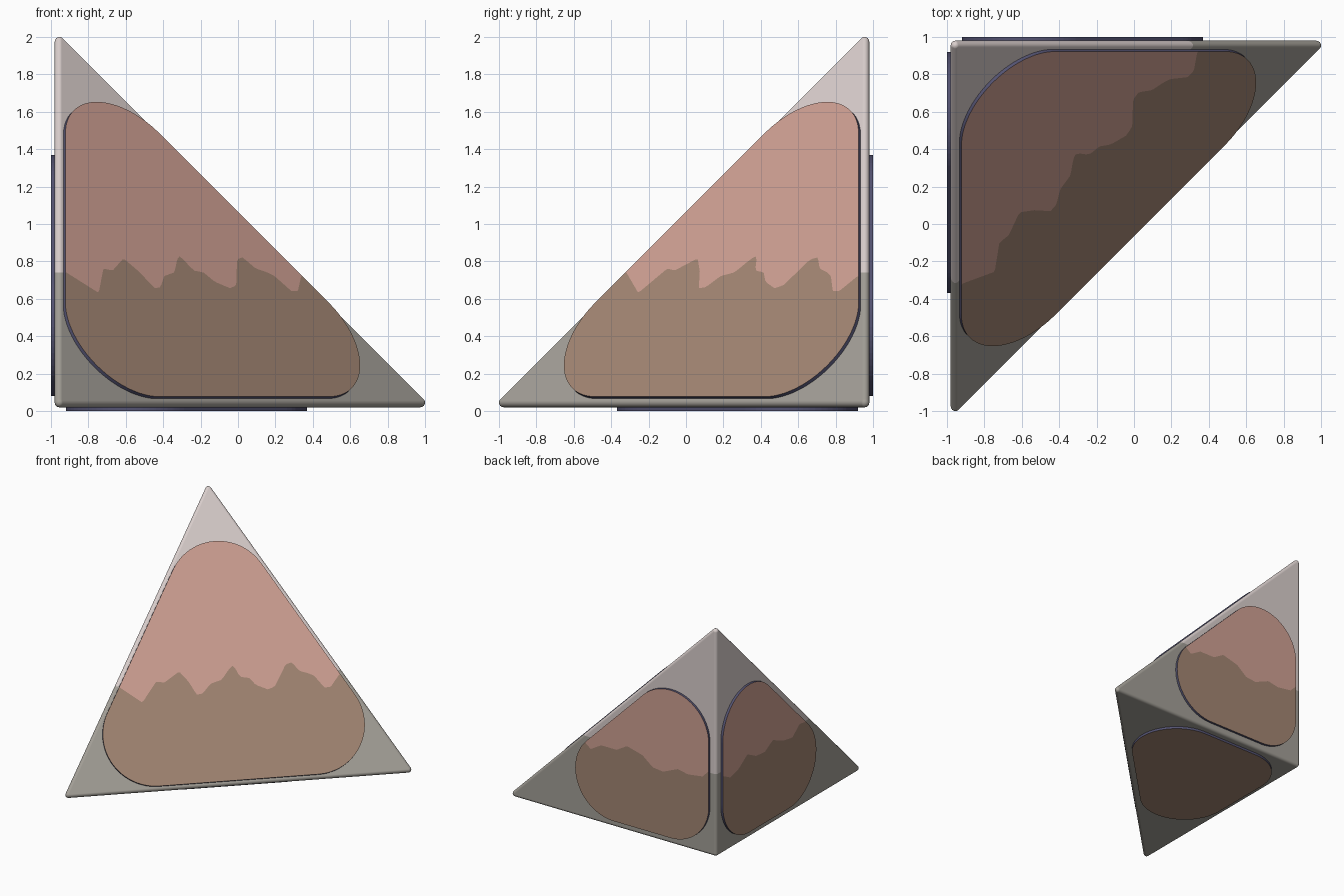
import bpy, bmesh, math
from mathutils import Vector, Matrix

if "Cube" in bpy.data.objects:
    bpy.data.objects.remove(bpy.data.objects["Cube"])


def mat(name, rgb):
    m = bpy.data.materials.new(name)
    lin = [(c / 255 / 12.92) if c < 11 else ((c / 255 + 0.055) / 1.055) ** 2.4 for c in rgb]
    m.diffuse_color = (*lin, 1)
    m.use_nodes = True
    m.node_tree.nodes["Principled BSDF"].inputs["Base Color"].default_value = m.diffuse_color
    return m


BODY_LOW = mat("warm grey", (163, 159, 151))
BODY_HIGH = mat("pale pink grey", (218, 207, 205))
PANEL_LOW = mat("brown", (163, 134, 115))
PANEL_HIGH = mat("salmon", (207, 160, 147))
RIM = mat("slate blue", (84, 83, 114))


def make(name, bm, mats):
    me = bpy.data.meshes.new(name)
    bm.to_mesh(me)
    bm.free()
    ob = bpy.data.objects.new(name, me)
    bpy.context.collection.objects.link(ob)
    for m in mats:
        me.materials.append(m)
    return ob


# Body: corner tetrahedron with rounded edges, hull of four small spheres
R, C, T = 0.025, 0.955, 1.93
bm = bmesh.new()
corner = Vector((-C, C, 0.045))
for d in ((0, 0, 0), (T, 0, 0), (0, -T, 0), (0, 0, T)):
    bmesh.ops.create_uvsphere(bm, u_segments=24, v_segments=12, radius=R,
                              matrix=Matrix.Translation(corner + Vector(d)))
hull = bmesh.ops.convex_hull(bm, input=bm.verts[:])
junk = [v for v in bm.verts if not v.link_faces]
inner = set(g for g in hull["geom_interior"] if isinstance(g, bmesh.types.BMVert))
bmesh.ops.delete(bm, geom=list(inner.union(junk)), context='VERTS')
bmesh.ops.dissolve_limit(bm, angle_limit=0.01, verts=bm.verts[:], edges=bm.edges[:])
bmesh.ops.bisect_plane(bm, geom=bm.verts[:] + bm.edges[:] + bm.faces[:],
                       plane_co=(0, 0, 0.74), plane_no=(0, 0, 1))
bmesh.ops.recalc_face_normals(bm, faces=bm.faces[:])
for f in bm.faces:
    f.material_index = int(f.calc_center_median().z > 0.74)
    f.smooth = True
body = make("body", bm, [BODY_LOW, BODY_HIGH])
mod = body.modifiers.new("flat faces", 'WEIGHTED_NORMAL')
mod.weight = 100


def outline(centres, r):
    """Rounded convex polygon: arcs around counter-clockwise centres."""
    pts, n = [], len(centres)
    for i in range(n):
        p, c, q = centres[i - 1], centres[i], centres[(i + 1) % n]
        a0 = math.atan2(c[1] - p[1], c[0] - p[0]) - math.pi / 2
        a1 = math.atan2(q[1] - c[1], q[0] - c[0]) - math.pi / 2
        sweep = (a1 - a0) % (2 * math.pi)
        for k in range(25):
            a = a0 + sweep * k / 24
            pts.append((c[0] + r * math.cos(a), c[1] + r * math.sin(a)))
    return pts


def span(pts, a):
    """Lowest and highest outline point in column a."""
    bs = []
    for (x0, y0), (x1, y1) in zip(pts, pts[1:] + pts[:1]):
        if min(x0, x1) - 1e-7 <= a <= max(x0, x1) + 1e-7:
            if abs(x1 - x0) < 1e-6:
                bs += [y0, y1]
            else:
                bs.append(y0 + (y1 - y0) * (a - x0) / (x1 - x0))
    return min(bs), max(bs)


def level(wave, a):
    if a <= wave[0][0]:
        return wave[0][1]
    for (x0, z0), (x1, z1) in zip(wave, wave[1:]):
        if a <= x1:
            return z0 + (z1 - z0) * (a - x0) / (x1 - x0)
    return wave[-1][1]


# Panel: raised plate made of columns, split in two colours along a wavy line
def panel(name, origin, A, B, N, centres, r, wave=None, top=0.02, deep=-0.015, n=160):
    origin, A, B, N = (Vector(v) for v in (origin, A, B, N))
    A.normalize(), B.normalize(), N.normalize()
    pts = outline(centres, r)
    lo_a, hi_a = min(p[0] for p in pts), max(p[0] for p in pts)
    bm = bmesh.new()
    cols = []
    for i in range(n + 1):
        a = (lo_a + hi_a) / 2 - (hi_a - lo_a) / 2 * math.cos(math.pi * i / n)
        lo, hi = span(pts, a)
        mid = (level(wave, a) - origin.z) / B.z if wave else hi
        mid = min(max(mid, lo), hi)
        cols.append([bm.verts.new(origin + A * a + B * b + N * h) for b, h in
                     ((lo, top), (mid, top), (hi, top), (hi, deep), (lo, deep))])
    mats = (0, 1, 2, 2, 2)
    for p, q in zip(cols, cols[1:]):
        for k in range(5):
            j = (k + 1) % 5
            bm.faces.new((p[k], q[k], q[j], p[j])).material_index = mats[k]
    for c in (cols[0], cols[-1]):
        bm.faces.new(c).material_index = 2
    bmesh.ops.remove_doubles(bm, verts=bm.verts[:], dist=1e-5)
    bmesh.ops.recalc_face_normals(bm, faces=bm.faces[:])
    return make(name, bm, [PANEL_LOW, PANEL_HIGH, RIM])


# Front (slanted) panel
front_wave = [(-1.26, .74), (-1.0, .62), (-.82, .75), (-.73, .74), (-.55, .805), (-.45, .73),
              (-.38, .645), (-.31, .65), (-.21, .71), (-.08, .73), (.02, .80), (.07, .82),
              (.13, .74), (.23, .73), (.30, .68), (.43, .645), (.51, .66), (.66, .80),
              (.73, .81), (.81, .75), (.91, .73), (.97, .71), (1.07, .63), (1.14, .63), (1.27, .72)]
s = math.sqrt(2)
normal = Vector((1, -1, 1)).normalized()
tri = [(0.74 * math.cos(t), 0.74 * math.sin(t)) for t in
       (math.radians(210), math.radians(330), math.radians(90))]
panel("front_panel", Vector((-0.286, 0.286, 0.714)) - normal * 0.02, (1, 1, 0), (-1, 1, 2),
      normal, tri, 0.41, [(w / s, z) for w, z in front_wave])

# Three right-angled panels on the square sides
O = (-0.98, 0.98, 0.02)
right_tri = [(0.43, 0.43), (0.98, 0.43), (0.43, 0.98)]
back_wave = [(.06, .76), (.12, .70), (.26, .68), (.36, .70), (.5, .64), (.6, .65), (.7, .73),
             (.85, .77), (.95, .71), (1.1, .71), (1.2, .65), (1.3, .73)]
left_wave = [(.06, .71), (.16, .66), (.28, .69), (.40, .77), (.52, .71), (.64, .70), (.75, .76),
             (.9, .70), (1.02, .68), (1.12, .76), (1.25, .74), (1.35, .72)]
panel("back_panel", O, (1, 0, 0), (0, 0, 1), (0, 1, 0), right_tri, 0.37, back_wave)
panel("left_panel", O, (0, -1, 0), (0, 0, 1), (-1, 0, 0), right_tri, 0.37, left_wave)
panel("bottom_panel", O, (1, 0, 0), (0, -1, 0), (0, 0, -1), right_tri, 0.37)
